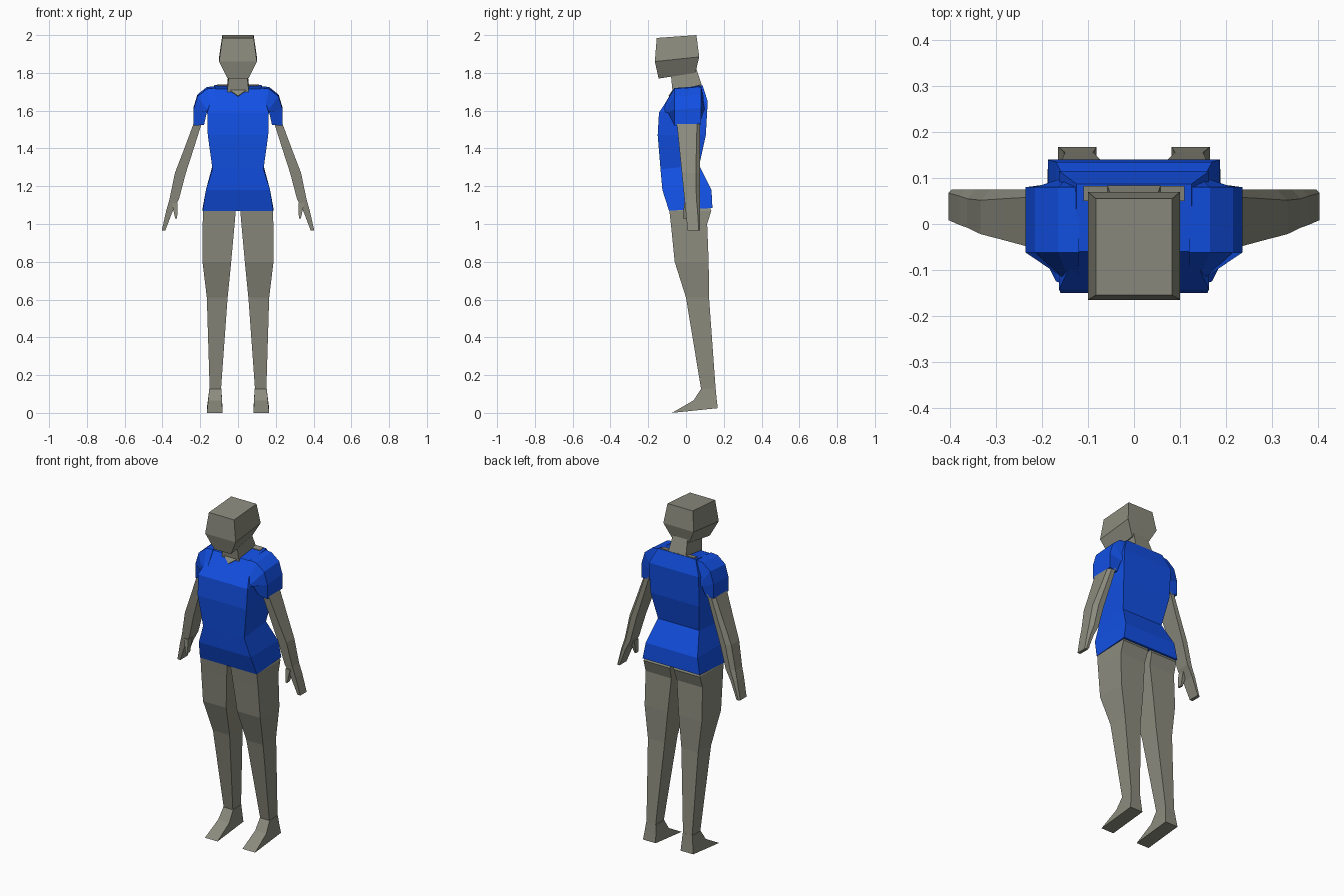
import bpy
import bmesh
from mathutils import Vector

cube = bpy.data.objects.get("Cube")
if cube:
    bpy.data.objects.remove(cube, do_unlink=True)


def material(name, colour):
    mat = bpy.data.materials.new(name)
    mat.use_nodes = True
    mat.diffuse_color = colour
    mat.node_tree.nodes["Principled BSDF"].inputs["Base Color"].default_value = colour
    return mat


skin = material("stone skin", (0.26, 0.26, 0.21, 1))
blue = material("shirt blue", (0.006, 0.08, 0.78, 1))


def limb_section(height, inner, outer, front, back, rise=0, chamfer=0):
    """Four-cornered section; the back may rise and its outer corner may be cut."""
    rear = height + rise
    ring = [(inner, front, height), (outer, front, height), (outer, back - chamfer, rear)]
    if chamfer:
        ring.append((outer - chamfer, back, rear))
    return ring + [(inner, back, rear)]


def body_section(height, half_width, front, back, rise=0):
    return limb_section(height, -half_width, half_width, front, back, rise)


def loft(name, rings, mat, mirrored=False):
    """Skin a closed solid through matching rings of points."""
    bm = bmesh.new()
    loops = [[bm.verts.new(point) for point in ring] for ring in rings]
    for low, high in zip(loops, loops[1:]):
        for i in range(len(low)):
            bm.faces.new((low[i - 1], low[i], high[i], high[i - 1]))
    bm.faces.new(loops[0])
    bm.faces.new(loops[-1])
    bmesh.ops.recalc_face_normals(bm, faces=bm.faces)
    mesh = bpy.data.meshes.new(name)
    bm.to_mesh(mesh)
    bm.free()
    mesh.materials.append(mat)
    obj = bpy.data.objects.new(name, mesh)
    bpy.context.collection.objects.link(obj)
    if mirrored:
        obj.modifiers.new("Mirror", "MIRROR").use_mirror_merge = False


# Head: chin, cheeks and crown, tipped slightly forward
chin = body_section(1.77, 0.055, -0.145, 0.05, rise=0.03)
cheeks = body_section(1.86, 0.1, -0.165, 0.07, rise=0.025)
crown = body_section(1.985, 0.083, -0.155, 0.055, rise=0.015)
loft("head", [chin, cheeks, crown], skin)

# Neck and the skin showing in the neckline
neck_base = body_section(1.69, 0.058, -0.07, 0.084, rise=0.045)
neck_top = body_section(1.79, 0.048, -0.08, 0.055, rise=0.03)
loft("neck", [neck_base, neck_top], skin)

loft("back_neckline", [
    body_section(height, 0.11, 0.05, 0.083, rise=0.005) for height in (1.726, 1.734)
], skin)

chest_normal = Vector((0, -0.83, 0.56))
v_corners = [Vector((side * 0.057, -0.06, 1.715)) for side in (-1, 1)]
v_corners.append(Vector((0, -0.087, 1.675)))
loft("v_neckline", [
    [corner + chest_normal * offset for corner in v_corners] for offset in (-0.002, 0.006)
], skin)

# Shirt body from hem to shoulders
hem = body_section(1.07, 0.187, -0.09, 0.14, rise=0.015)
hips = body_section(1.18, 0.17, -0.125, 0.135)
waist = body_section(1.29, 0.135, -0.135, 0.07, rise=0.02)
ribs = body_section(1.47, 0.16, -0.15, 0.105)
chest = body_section(1.59, 0.163, -0.143, 0.115, rise=0.06)
shoulders = body_section(1.715, 0.125, -0.06, 0.087, rise=0.02)
loft("shirt_body", [hem, hips, waist, ribs, chest, shoulders], blue)

# Sleeves: an outer line over the shoulder, fanned around the armpit
sleeve_line = [(0.12, 1.725), (0.165, 1.72), (0.215, 1.68), (0.236, 1.61), (0.236, 1.525)]
sleeve_rings = []
for step, (outer, height) in enumerate(sleeve_line):
    t = step / (len(sleeve_line) - 1)
    inner = 0.12 + 0.06 * t
    armpit = min(height, 1.59)
    sleeve_rings.append([
        (inner, -0.14 + 0.08 * t * t, armpit),
        (outer, -0.062, height - 0.005),
        (outer, 0.08, height + 0.005),
        (inner, 0.112 - 0.04 * t * t, armpit),
    ])
loft("sleeves", sleeve_rings, blue, mirrored=True)


# Arms: the front edge moves back steadily toward the fingertips
def arm_section(height, inner, outer):
    front = (1.05 - height) / 10
    return limb_section(height, inner, outer, front, 0.075, chamfer=(outer - inner) * 0.4)


upper_arm = arm_section(1.54, 0.19, 0.232)
biceps = arm_section(1.4, 0.234, 0.284)
elbow = arm_section(1.27, 0.276, 0.334)
wrist = arm_section(1.13, 0.313, 0.363)
knuckles = arm_section(1.07, 0.345, 0.38)
fingertips = arm_section(0.965, 0.385, 0.404)
loft("arms", [upper_arm, biceps, elbow, wrist, knuckles, fingertips], skin, mirrored=True)

thumb_root = limb_section(1.11, 0.32, 0.35, -0.01, 0.03)
thumb_tip = limb_section(1.03, 0.322, 0.333, -0.016, 0.01)
loft("thumbs", [thumb_root, thumb_tip], skin, mirrored=True)

# Legs from hip to ankle
hip = limb_section(1.12, 0, 0.165, -0.085, 0.115)
thigh = limb_section(1.07, 0.012, 0.185, -0.088, 0.134)
seat = limb_section(1, 0.018, 0.187, -0.08, 0.112)
mid_thigh = limb_section(0.8, 0.036, 0.188, -0.06, 0.12)
knee = limb_section(0.61, 0.055, 0.165, 0, 0.122)
ankle = limb_section(0.125, 0.09, 0.15, 0.08, 0.157)
loft("legs", [hip, thigh, seat, mid_thigh, knee, ankle], skin, mirrored=True)

# Feet: cuff, instep and wedge-shaped sole
foot_cuff = limb_section(0.128, 0.088, 0.152, 0.08, 0.157)
instep = limb_section(0.066, 0.085, 0.158, 0.04, 0.162, rise=0.01)
sole = limb_section(0, 0.082, 0.165, -0.075, 0.168, rise=0.025)
loft("feet", [foot_cuff, instep, sole], skin, mirrored=True)
